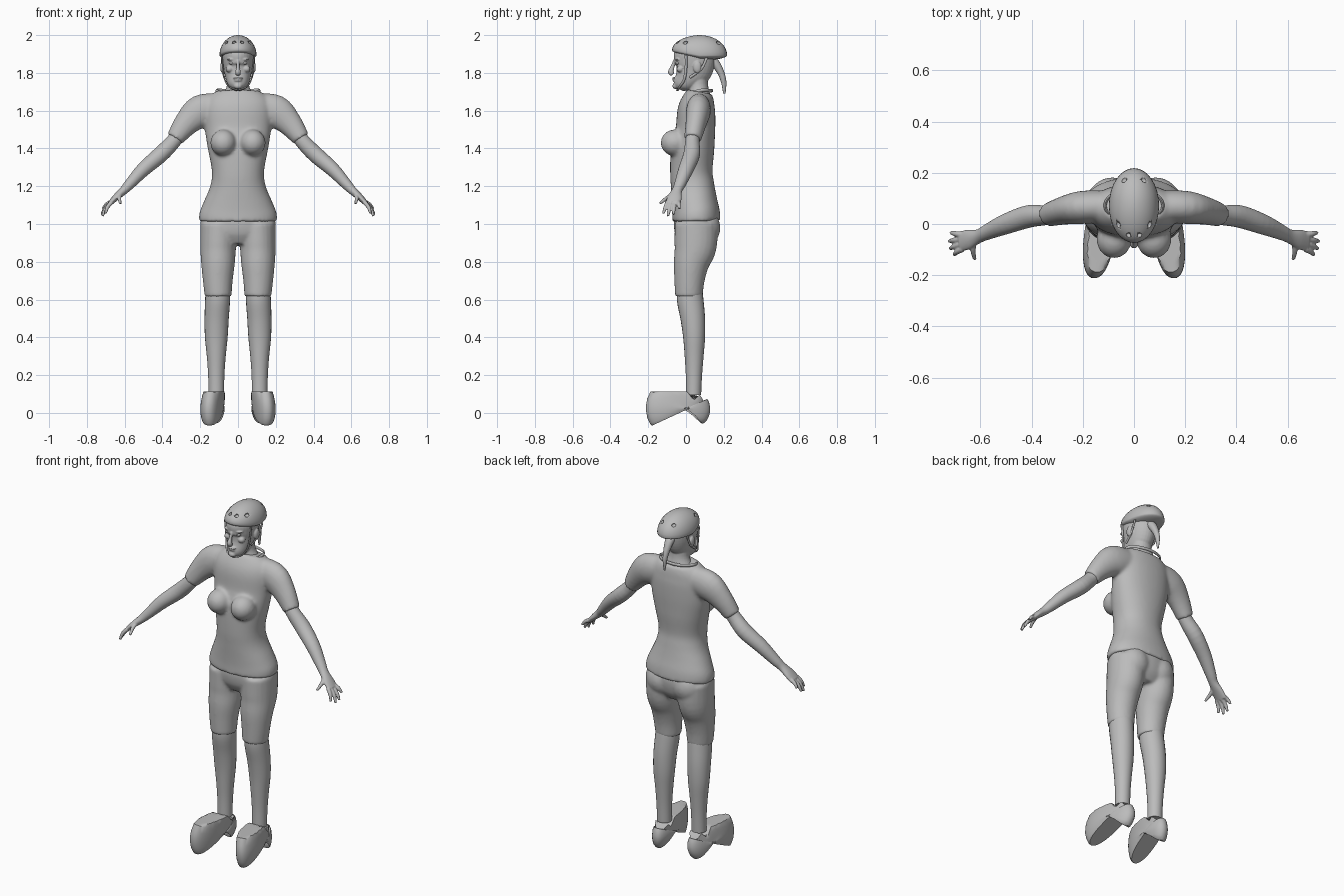
import bpy, bmesh
from math import sin, cos, pi, radians, sqrt
from mathutils import Vector, Matrix

cube = bpy.data.objects.get("Cube")
if cube:
    bpy.data.objects.remove(cube)

grey = bpy.data.materials.new("plain grey")
grey.use_nodes = True
grey.diffuse_color = (0.5, 0.5, 0.5, 1)
shader = next(n for n in grey.node_tree.nodes if n.type == 'BSDF_PRINCIPLED')
shader.inputs["Base Color"].default_value = (0.5, 0.5, 0.5, 1)


def spline(rows, steps):
    """Catmull-Rom interpolation of section rows."""
    out = []
    for i in range(len(rows) - 1):
        p0, p1, p2 = rows[max(i - 1, 0)], rows[i], rows[i + 1]
        p3 = rows[min(i + 2, len(rows) - 1)]
        for k in range(steps):
            t = k / steps
            out.append([b + 0.5 * t * (c - a + t * (2*a - 5*b + 4*c - d + t * (3*(b - c) + d - a)))
                        for a, b, c, d in zip(p0, p1, p2, p3)])
    return out + [list(rows[-1])]


def tube(bm, rows, sides=24, steps=4, power=1.0):
    """Loft ellipses (x, y, z, radius across, radius along y) into a capped solid."""
    rows = spline(rows, steps)
    pts = [Vector(r[:3]) for r in rows]
    rings = []
    for i, r in enumerate(rows):
        t = (pts[min(i + 1, len(pts) - 1)] - pts[max(i - 1, 0)]).normalized()
        side = Vector((0, 1, 0))
        side = (side - t * side.dot(t)).normalized()
        across = side.cross(t)
        ring = []
        for k in range(sides):
            c, s = cos(2 * pi * k / sides), sin(2 * pi * k / sides)
            c = abs(c) ** power * (1 if c > 0 else -1)
            s = abs(s) ** power * (1 if s > 0 else -1)
            ring.append(bm.verts.new(pts[i] + across * c * r[3] + side * s * r[4]))
        rings.append(ring)
    faces = [bm.faces.new(rings[0]), bm.faces.new(rings[-1])]
    for a, b in zip(rings, rings[1:]):
        for k in range(sides):
            j = (k + 1) % sides
            faces.append(bm.faces.new((a[k], a[j], b[j], b[k])))
    bmesh.ops.recalc_face_normals(bm, faces=faces)


def ball(bm, centre, size):
    m = Matrix.Translation(centre) @ Matrix.Diagonal((*size, 1))
    return bmesh.ops.create_uvsphere(bm, u_segments=32, v_segments=20, radius=1, matrix=m)["verts"]


def finish(name, bm, voxel=0, smooth=0, mirror=False, angle=50):
    """Turn the bmesh into an object, optionally fused, softened and mirrored."""
    mesh = bpy.data.meshes.new(name)
    bm.to_mesh(mesh)
    bm.free()
    mesh.materials.append(grey)
    ob = bpy.data.objects.new(name, mesh)
    bpy.context.collection.objects.link(ob)
    if voxel:
        mod = ob.modifiers.new("fuse", 'REMESH')
        mod.mode, mod.voxel_size, mod.use_smooth_shade = 'VOXEL', voxel, True
    if smooth:
        mod = ob.modifiers.new("soften", 'SMOOTH')
        mod.factor, mod.iterations = 0.5, smooth
    if mirror:
        ob.modifiers.new("mirror", 'MIRROR')
    if not voxel:
        bpy.ops.object.select_all(action='DESELECT')
        ob.select_set(True)
        bpy.context.view_layer.objects.active = ob
        bpy.ops.object.shade_smooth_by_angle(angle=radians(angle))
    return ob


# Shirt: torso, bust and short sleeves
bm = bmesh.new()
tube(bm, [(0, .055, 1.015, .207, .128), (0, .053, 1.06, .204, .126), (0, .045, 1.12, .18, .12),
          (0, .035, 1.2, .147, .115), (0, .028, 1.28, .138, .112), (0, .035, 1.4, .16, .115),
          (0, .05, 1.5, .175, .105), (0, .055, 1.6, .18, .1), (0, .065, 1.66, .165, .085),
          (0, .072, 1.7, .12, .067)], sides=40, power=0.92)
for s in (1, -1):
    ball(bm, (s * .078, -.06, 1.43), (.068, .074, .07))
    tube(bm, [(s * .1, .07, 1.615, .078, .06), (s * .2, .065, 1.595, .088, .065),
              (s * .275, .052, 1.53, .067, .055), (s * .335, .035, 1.45, .047, .046)])
finish("shirt", bm, voxel=.009, smooth=8)

# Shirt neckline band
bm = bmesh.new()
rim = [(.113 * cos(a), .072 + .066 * sin(a), 1.694 + .012 * sin(a) + .012 * abs(cos(a)) ** 3)
       for a in (2 * pi * k / 48 for k in range(48))]
loops = []
for x, y, z in rim:
    out = Vector((x, y - .072, 0)).normalized()
    loops.append([bm.verts.new(Vector((x, y, z)) + out * .006 * cos(q) + Vector((0, 0, .009 * sin(q))))
                  for q in (2 * pi * k / 8 for k in range(8))])
for i in range(48):
    a, b = loops[i], loops[(i + 1) % 48]
    for k in range(8):
        bm.faces.new((a[k], b[k], b[(k + 1) % 8], a[(k + 1) % 8]))
bmesh.ops.recalc_face_normals(bm, faces=bm.faces)
finish("collar", bm)

# Knee-length trousers
bm = bmesh.new()
tube(bm, [(0, .055, 1.04, .19, .115), (0, .055, 1.0, .2, .12), (0, .053, .94, .19, .11),
          (0, .05, .89, .13, .08)], sides=40)
for s in (1, -1):
    ball(bm, (s * .085, .09, .98), (.095, .092, .1))
    tube(bm, [(s * .1, .055, 1.0, .1, .115), (s * .105, .05, .88, .095, .112),
              (s * .106, .028, .79, .089, .094), (s * .107, .018, .7, .079, .08),
              (s * .105, .015, .615, .071, .073)])
finish("trousers", bm, voxel=.009, smooth=5)

# Lower legs
bm = bmesh.new()
tube(bm, [(.107, .02, .66, .063, .065), (.108, .022, .6, .066, .07), (.113, .036, .5, .064, .065),
          (.115, .043, .4, .06, .058), (.115, .043, .3, .05, .05), (.115, .042, .2, .043, .043),
          (.115, .04, .095, .041, .04)])
finish("lower_legs", bm, mirror=True)

# Shoes with notched ankle opening
bm = bmesh.new()
tube(bm, [(.13, -.035, 0, .053, .16), (.13, -.042, .02, .06, .17), (.128, -.034, .045, .058, .163),
          (.124, .005, .08, .053, .118), (.118, .055, .115, .042, .07)], sides=40, power=.88)
for v in bm.verts:
    if v.co.z > .06:
        v.co.z = min(v.co.z, .068 + .045 * min(1, abs(v.co.y - .045) / .04))
    v.co.x -= .12 * v.co.y
finish("shoes", bm, mirror=True, angle=40)
bm = bmesh.new()
for k in range(3):
    y, z = -.03 - .025 * k, .109 - .011 * k
    tube(bm, [(.105, y, z - .012, .004, .004), (.132, y, z, .004, .004),
              (.16, y, z - .012, .004, .004)], sides=8)
finish("laces", bm, mirror=True)

# Arms with hands
bm = bmesh.new()
tube(bm, [(.29, .045, 1.51, .038, .038), (.34, .034, 1.44, .04, .038), (.41, .03, 1.368, .043, .044),
          (.5, .0, 1.29, .038, .04), (.57, -.03, 1.215, .029, .031), (.605, -.047, 1.178, .023, .027),
          (.645, -.06, 1.142, .018, .038), (.677, -.068, 1.11, .013, .04)])
for base, tip in (((.67, -.098, 1.115), (.702, -.12, 1.055)), ((.675, -.08, 1.11), (.718, -.096, 1.042)),
                  ((.675, -.06, 1.11), (.722, -.067, 1.05)), ((.67, -.042, 1.118), (.715, -.034, 1.08)),
                  ((.625, -.07, 1.155), (.622, -.138, 1.108))):
    a, b = Vector(base), Vector(tip)
    mid = a.lerp(b, .5) + Vector((.005, 0, .004))
    tube(bm, [(*a, .012, .012), (*mid, .0105, .0105), (*b, .007, .007)], sides=12)
finish("arms", bm, voxel=.004, smooth=3, mirror=True)

# Head, neck and facial features
bm = bmesh.new()
tube(bm, [(0, -.037, 1.715, .026, .028), (0, -.025, 1.735, .048, .047), (0, .008, 1.77, .064, .075),
          (0, .034, 1.81, .073, .1), (0, .045, 1.86, .081, .109), (0, .045, 1.91, .08, .107),
          (0, .045, 1.95, .05, .07)], sides=32)
tube(bm, [(0, .07, 1.66, .1, .065), (0, .068, 1.695, .075, .057), (0, .065, 1.74, .058, .051),
          (0, .06, 1.82, .06, .055)])
tube(bm, [(0, -.06, 1.865, .008, .008), (0, -.072, 1.83, .009, .011), (0, -.08, 1.805, .015, .016),
          (0, -.07, 1.792, .014, .012)], sides=16)
ball(bm, (0, -.06, 1.772), (.026, .014, .006))
ball(bm, (0, -.058, 1.76), (.022, .014, .006))
ball(bm, (0, -.054, 1.73), (.022, .018, .016))
for s in (1, -1):
    ball(bm, (s * .034, -.042, 1.872), (.026, .018, .007))
    ball(bm, (s * .045, -.03, 1.82), (.02, .02, .018))
    ball(bm, (s * .082, .06, 1.83), (.012, .022, .032))
finish("head", bm, voxel=.004, smooth=3)
bm = bmesh.new()
ball(bm, (.034, -.042, 1.852), (.015, .014, .008))
finish("eyes", bm, mirror=True)

# Ponytail
bm = bmesh.new()
tube(bm, [(0, .12, 1.875, .03, .025), (0, .155, 1.85, .026, .024), (0, .185, 1.8, .018, .018),
          (0, .2, 1.75, .012, .014), (0, .203, 1.69, .004, .006)], sides=16)
finish("ponytail", bm)

# Chin straps
bm = bmesh.new()
for path in (((.087, .0, 1.895), (.08, .0, 1.83), (.07, -.01, 1.765), (.045, -.035, 1.725), (0, -.045, 1.708)),
             ((.085, .11, 1.88), (.084, .08, 1.82), (.074, .02, 1.775))):
    tube(bm, [(*p, .004, .007) for p in path], sides=8)
finish("chin_straps", bm, mirror=True)

# Helmet with flattened underside and raised front rim
centre, size = Vector((0, .072, 1.893)), Vector((.098, .146, .107))
bm = bmesh.new()
for v in ball(bm, (0, 0, 0), (1, 1, 1)):
    x, y, z = v.co
    lift = .028 * max(0, -y) * (1 - max(0, z))
    v.co = centre + Vector((x * size.x, y * size.y, (z if z > 0 else z * .25) * size.z + lift))
helmet = finish("helmet", bm, angle=45)

# Vent cutters
bm = bmesh.new()
for az in (-105, -75, -140, -40, 60, 120):
    a, e = radians(az), radians(38)
    d = Vector((cos(a) * cos(e), sin(a) * cos(e), sin(e)))
    ball(bm, centre + d * size, (.011, .013, .009))
cutter = finish("vent_cutter", bm)
cutter.hide_render = True
cutter.hide_viewport = True
cut = helmet.modifiers.new("vents", 'BOOLEAN')
cut.operation, cut.object, cut.solver = 'DIFFERENCE', cutter, 'EXACT'
